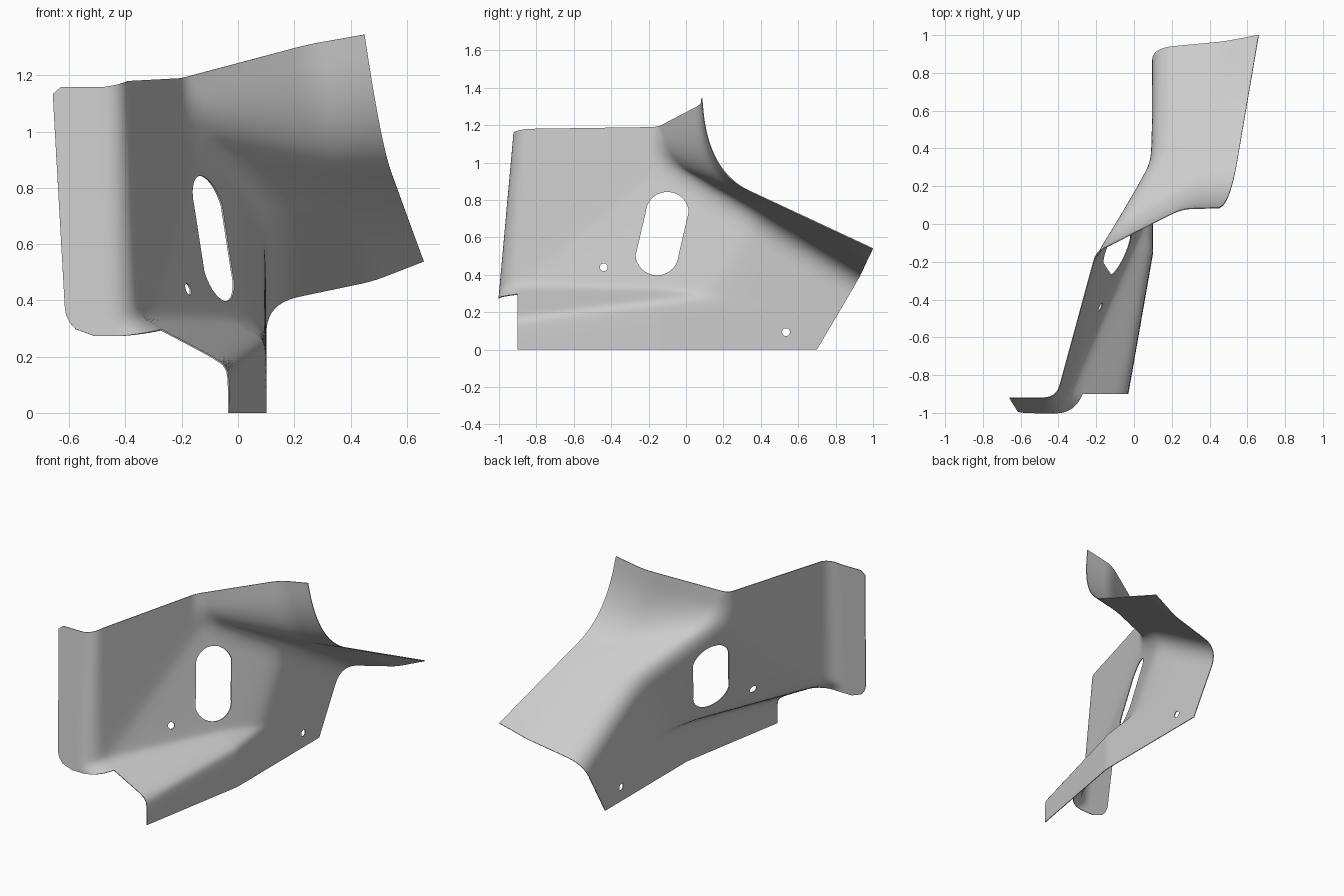
import bpy, bmesh, math
from mathutils import Vector

if "Cube" in bpy.data.objects:
    bpy.data.objects.remove(bpy.data.objects["Cube"], do_unlink=True)

FRONT, BOTTOM = 48, 90      # columns along the front and bottom of the web
WEB, FILLET, FLANGE = 60, 10, 14


def smax(a, b, k=0.03):
    return (a + b + math.sqrt((a - b) ** 2 + k * k)) / 2


def smin(a, b, k=0.03):
    return -smax(-a, -b, k)


def bezier(a, c, b, q):
    return a * (1 - q) ** 2 + c * 2 * q * (1 - q) + b * q * q


# Web: pressed planes blended into one sheet
def web_point(y, z):
    slot_plane = -0.13 + 0.44 * (y + 0.09) - 0.26 * (z - 0.84)
    front_plane = -0.2 + 0.273 * (y + 0.15) - 0.06 * (z - 1.19)
    foot = 0.1 + 0.175 * min(y + 0.15, 0)
    ledge = foot - 1.95 * (z - 0.17 - 0.12 * (y + 0.9))
    upper = smax(slot_plane, front_plane, 0.012)
    return Vector((smin(foot, smax(ledge, upper), 0.04), y, z))


def guide(start, corner, end, alpha, beta):
    """Two straight legs with a rounded corner, t from 0 to 2."""
    p, c, e = Vector(start), Vector(corner), Vector(end)

    def at(t):
        if t < 1 - alpha:
            return p.lerp(c, t)
        if t > 1 + beta:
            return c.lerp(e, t - 1)
        q = (t - 1 + alpha) / (alpha + beta)
        return bezier(c.lerp(p, alpha), c, c.lerp(e, beta), q)
    return at


rim = guide((-0.2, -0.15, 1.19), (-0.18, -0.13, 1.03), (0.1, 0.93, 0.39), 0.6, 0.1)
crease = guide((0.25, 0.08, 1.31), (0.3, 0.1, 0.95), (0.48, 0.966, 0.47), 0.8, 0.2)
outer = guide((0.45, 0.085, 1.345), (0.51, 0.12, 0.95), (0.66, 1.0, 0.54), 0.85, 0.25)


def front_edge(i):
    z = 1.18 * (1 - i / FRONT)
    return -0.9 + 0.05 * max(0, (z - 0.295) / 0.885), z


# One column runs from the web border, round the fillet and over the flange
def column(i):
    if i <= FRONT:
        t = i / FRONT
        y, z = front_edge(i)
    else:
        t = 1 + (i - FRONT) / BOTTOM
        y, z = -0.9 + 1.6 * (t - 1), 0
    r = rim(t)
    r = web_point(r.y, r.z)
    k, o = crease(t), outer(t)
    radius = 0.04 + 0.08 * min(1, t / 1.2)
    f = 1 - radius / math.hypot(r.y - y, r.z - z)
    pts = [web_point(y + (r.y - y) * f * w / WEB, z + (r.z - z) * f * w / WEB)
           for w in range(WEB + 1)]
    a, b = pts[-1], r + (k - r).normalized() * radius
    pts += [bezier(a, r, b, q / FILLET) for q in range(1, FILLET + 1)]
    # straight run to the outer edge with a soft crease
    near, far = k.lerp(b, 0.15), k.lerp(o, 0.25)
    pts += [b.lerp(near, q / FLANGE) for q in range(1, FLANGE + 1)]
    pts += [bezier(near, k, far, q / 5) for q in range(1, 6)]
    pts += [far.lerp(o, q / FLANGE) for q in range(1, FLANGE + 1)]
    return pts


# Front flange row: fold towards the right, then flat to the tip
def front_row(i):
    y, z = front_edge(i)
    h = (z - 0.295) / 0.885
    yf = -1.0 + 0.08 * h
    start, c = web_point(y, z), web_point(yf, z)
    end = c - Vector((0.1 - 0.03 * h, 0, 0))
    tip = -0.61 - 0.05 * h
    low, top = max(0, 0.1 - (z - 0.295)), max(0, 0.03 - (1.18 - z))
    tip += 0.1 - math.sqrt(max(0, 0.1 ** 2 - low ** 2))
    tip += 0.03 - math.sqrt(max(0, 0.03 ** 2 - top ** 2))
    pts = [bezier(start, c, end, q / FILLET) for q in range(FILLET + 1)]
    pts += [end.lerp(Vector((tip, yf, z)), q / FLANGE) for q in range(1, FLANGE + 1)]
    for n, p in enumerate(pts):
        p.z -= 0.022 * min(1, n / FILLET)
    return pts


def add_grid(bm, lines):
    grid = [[bm.verts.new(p) for p in line] for line in lines]
    for a, b in zip(grid, grid[1:]):
        for j in range(len(a) - 1):
            bm.faces.new((a[j], b[j], b[j + 1], a[j + 1]))


def make_object(name, bm):
    mesh = bpy.data.meshes.new(name)
    bmesh.ops.recalc_face_normals(bm, faces=bm.faces)
    bm.to_mesh(mesh)
    bm.free()
    obj = bpy.data.objects.new(name, mesh)
    bpy.context.collection.objects.link(obj)
    return obj


bm = bmesh.new()
add_grid(bm, [column(i) for i in range(FRONT + BOTTOM + 1)])
add_grid(bm, [front_row(i) for i in range(FRONT * 3 // 4 + 1)])
bmesh.ops.remove_doubles(bm, verts=bm.verts, dist=0.0001)
panel = make_object("sheet_metal_panel", bm)


# Slot and bolt holes, punched sideways
def add_punch(bm, top, bottom, radius, sides=40):
    ring = []
    for n in range(sides):
        a = 2 * math.pi * (n + 0.5) / sides
        y, z = top if math.sin(a) > 0 else bottom
        ring.append(bm.verts.new((-0.6, y + radius * math.cos(a), z + radius * math.sin(a))))
    face = bm.faces.new(ring)
    out = bmesh.ops.extrude_face_region(bm, geom=[face])["geom"]
    bmesh.ops.translate(bm, vec=(0.9, 0, 0),
                        verts=[v for v in out if isinstance(v, bmesh.types.BMVert)])


bm = bmesh.new()
add_punch(bm, (-0.1, 0.728), (-0.155, 0.512), 0.115)
add_punch(bm, (-0.44, 0.44), (-0.44, 0.44), 0.021)
add_punch(bm, (0.535, 0.093), (0.535, 0.093), 0.021)
punches = make_object("hole_cutter", bm)
punches.hide_render = True

steel = bpy.data.materials.new("light_grey_steel")
steel.use_nodes = True
grey = (0.6, 0.6, 0.6, 1)
steel.diffuse_color = grey
steel.node_tree.nodes["Principled BSDF"].inputs["Base Color"].default_value = grey
panel.data.materials.append(steel)

# Thin sheet with punched holes
sheet = panel.modifiers.new("thickness", "SOLIDIFY")
sheet.thickness, sheet.offset = 0.005, 0
cut = panel.modifiers.new("holes", "BOOLEAN")
cut.operation, cut.solver, cut.object = "DIFFERENCE", "EXACT", punches
bpy.ops.object.select_all(action="DESELECT")
bpy.context.view_layer.objects.active = panel
panel.select_set(True)
for name in ("thickness", "holes"):
    bpy.ops.object.modifier_apply(modifier=name)
bpy.data.objects.remove(punches, do_unlink=True)
bpy.ops.object.shade_smooth_by_angle(angle=math.radians(35))
